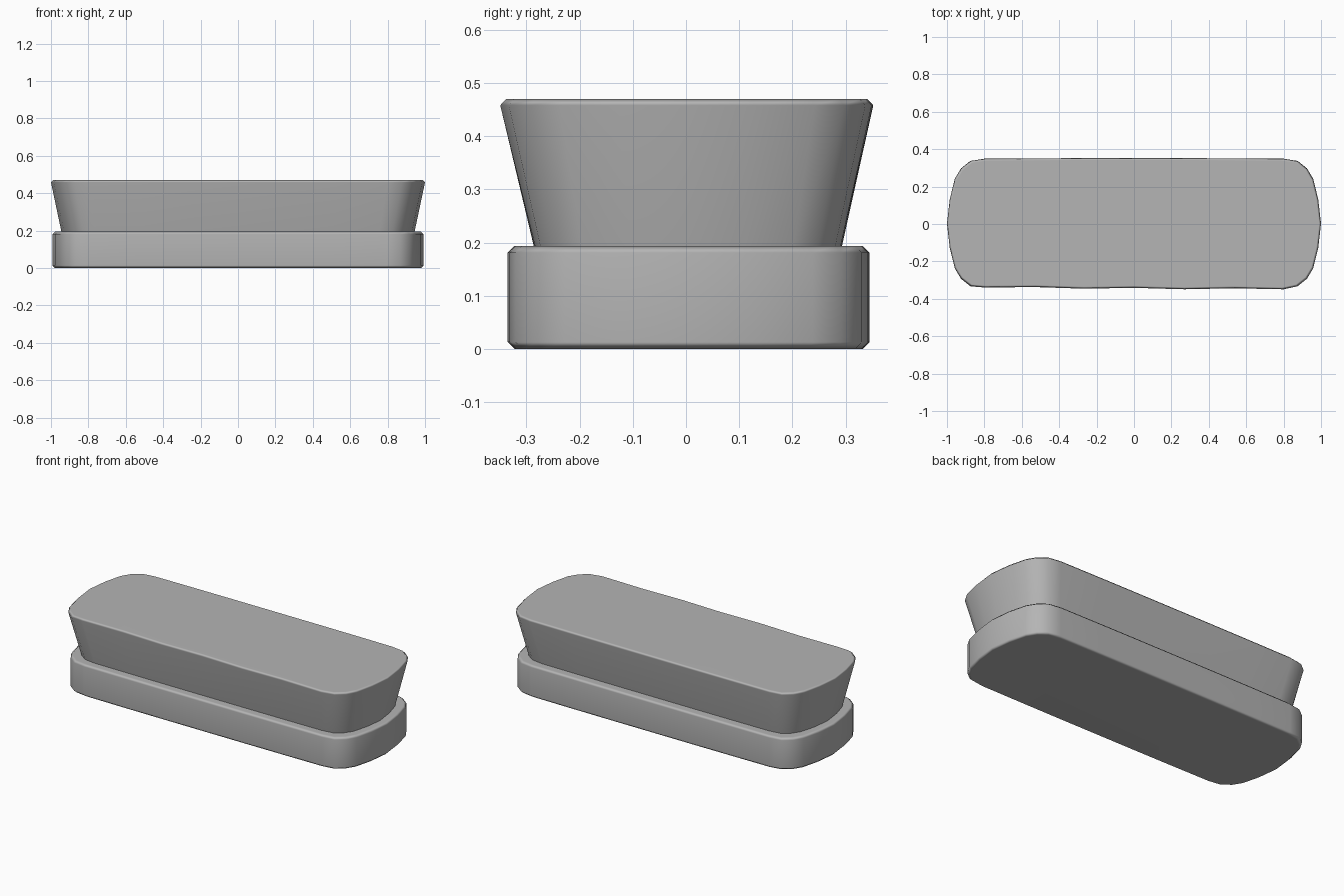
import bpy, bmesh, math

if "Cube" in bpy.data.objects:
    bpy.data.objects.remove(bpy.data.objects["Cube"])

# Mid grey for both parts
grey = bpy.data.materials.new("mid_grey")
grey.diffuse_color = (0.46, 0.46, 0.46, 1.0)
grey.use_nodes = True
grey.node_tree.nodes["Principled BSDF"].inputs["Base Color"].default_value = grey.diffuse_color

# One quarter of the bowed-end outline, from the end's middle to the long side
QUARTER = [(1.0, 0.0), (0.985, 0.13), (0.958, 0.24), (0.925, 0.295),
           (0.875, 0.335), (0.80, 0.347), (0.53, 0.349), (0.27, 0.35), (0.0, 0.35)]


def outline():
    q = QUARTER
    half = q + [(-x, y) for x, y in reversed(q[:-1])]
    return half + [(-x, -y) for x, y in half[1:-1]]


def loft(name, rings, front_wave=0.0):
    """Stack outlines given as (half_x, y_min, y_max, z) and cap both ends."""
    bm = bmesh.new()
    loops = []
    for hx, y0, y1, z in rings:
        loop = []
        for x, y in outline():
            py = (y0 + y1) / 2 + y / 0.35 * (y1 - y0) / 2
            if y < -0.34 and z > 0.4:
                py += front_wave * (0.6 - x + 0.5 * math.cos(x * 11.5))
            loop.append(bm.verts.new((x * hx, py, z)))
        loops.append(loop)
    n = len(loops[0])
    for a, b in zip(loops, loops[1:]):
        for i in range(n):
            j = (i + 1) % n
            bm.faces.new((a[i], a[j], b[j], b[i]))
    bm.faces.new(loops[0][::-1])
    bm.faces.new(loops[-1])
    bmesh.ops.recalc_face_normals(bm, faces=bm.faces[:])
    mesh = bpy.data.meshes.new(name)
    bm.to_mesh(mesh)
    bm.free()
    mesh.materials.append(grey)
    ob = bpy.data.objects.new(name, mesh)
    bpy.context.collection.objects.link(ob)
    bpy.ops.object.select_all(action='DESELECT')
    ob.select_set(True)
    bpy.context.view_layer.objects.active = ob
    # Soft rims, with the large faces still shaded flat
    bpy.ops.object.shade_smooth_by_angle(angle=math.radians(65))
    soft = ob.modifiers.new("soft_rims", 'WEIGHTED_NORMAL')
    soft.keep_sharp = True


# Straight-sided base slab with chamfered rims
loft("base", [(0.979, -0.322, 0.332, 0.0),
              (0.992, -0.335, 0.345, 0.013),
              (0.992, -0.335, 0.345, 0.181),
              (0.979, -0.322, 0.332, 0.194)])

# Flared upper block, slightly uneven along its front lip
loft("flared_top", [(0.944, -0.286, 0.293, 0.193),
                    (1.0, -0.348, 0.352, 0.458),
                    (0.989, -0.337, 0.341, 0.47)], front_wave=0.006)
